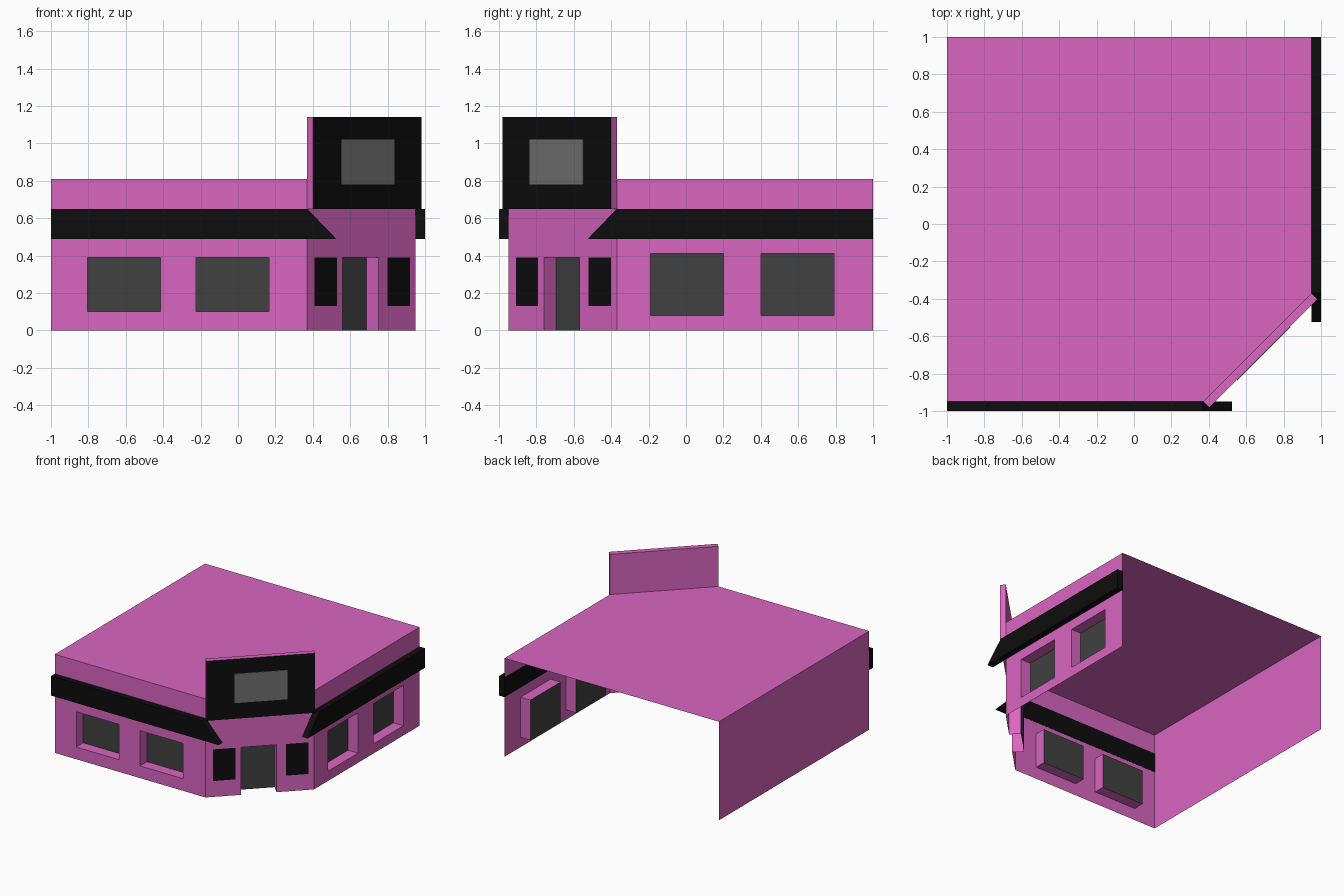
import bpy
import bmesh
import math
from mathutils import Vector

if "Cube" in bpy.data.objects:
    bpy.data.objects.remove(bpy.data.objects["Cube"])


def material(name, rgb):
    m = bpy.data.materials.new(name)
    m.diffuse_color = (*rgb, 1.0)
    m.use_nodes = True
    m.node_tree.nodes["Principled BSDF"].inputs["Base Color"].default_value = m.diffuse_color
    return m


PINK = material("pink_wall", (0.70, 0.13, 0.53))
BLACK = material("black_trim", (0.004, 0.004, 0.004))
GLASS = material("dark_glass", (0.052, 0.052, 0.052))
GREY = material("grey_screen", (0.17, 0.17, 0.17))
R2 = math.sqrt(2)
WALL_H, EAVE_LO, EAVE_HI = 0.81, 0.49, 0.65
A, B = (0.37, -0.95), (0.95, -0.37)      # ends of the chamfered entrance wall


def finish(name, bm, mats):
    me = bpy.data.meshes.new(name)
    bm.to_mesh(me)
    bm.free()
    for m in mats:
        me.materials.append(m)
    ob = bpy.data.objects.new(name, me)
    bpy.context.collection.objects.link(ob)
    return ob


def panel(name, p0, p1, z0, z1, openings=(), mats=(PINK,)):
    """Single-skin wall; openings are (u0, u1, z0, z1, depth, material index)."""
    bm = bmesh.new()
    p0, p1 = Vector((*p0, 0)), Vector((*p1, 0))
    d = (p1 - p0).normalized()
    inward = Vector((-d.y, d.x, 0))
    length = (p1 - p0).length

    def pt(u, z, depth=0.0):
        return p0 + d * u + inward * depth + Vector((0, 0, z))

    def quad(pts, mi=0):
        bm.faces.new([bm.verts.new(p) for p in pts]).material_index = mi

    us = sorted({0.0, length, *(u for o in openings for u in o[:2])})
    zs = sorted({z0, z1, *(z for o in openings for z in o[2:4])})
    for a, b in zip(us, us[1:]):
        for c, e in zip(zs, zs[1:]):
            mu, mz = (a + b) / 2, (c + e) / 2
            if not any(o[0] < mu < o[1] and o[2] < mz < o[3] for o in openings):
                quad([pt(a, c), pt(b, c), pt(b, e), pt(a, e)])
    for a, b, c, e, dep, mi in openings:
        quad([pt(a, c, dep), pt(b, c, dep), pt(b, e, dep), pt(a, e, dep)], mi)
        if dep > 0:                       # reveals around the recess
            quad([pt(a, c), pt(a, c, dep), pt(a, e, dep), pt(a, e)])
            quad([pt(b, c, dep), pt(b, c), pt(b, e), pt(b, e, dep)])
            quad([pt(a, e, dep), pt(b, e, dep), pt(b, e), pt(a, e)])
            if c > z0:
                quad([pt(a, c), pt(b, c), pt(b, c, dep), pt(a, c, dep)])
    bmesh.ops.remove_doubles(bm, verts=bm.verts, dist=1e-5)
    return finish(name, bm, mats)


def prism(name, profile, offset, mats=(PINK,)):
    """Closed solid from a planar profile pushed along an offset."""
    bm = bmesh.new()
    f = bm.faces.new([bm.verts.new(p) for p in profile])
    ext = bmesh.ops.extrude_face_region(bm, geom=[f], use_keep_orig=True)
    moved = [g for g in ext["geom"] if isinstance(g, bmesh.types.BMVert)]
    bmesh.ops.translate(bm, verts=moved, vec=offset)
    bmesh.ops.recalc_face_normals(bm, faces=bm.faces)
    return finish(name, bm, mats)


# Street walls with recessed windows
REC = 0.09
panel("front_wall", (-1, -0.95), A, 0, WALL_H,
      [(x + 1, x + 1.39, 0.10, 0.39, REC, 1) for x in (-0.805, -0.225)], (PINK, GLASS))
panel("right_wall", B, (0.95, 1), 0, WALL_H,
      [(y + 0.37, y + 0.76, 0.08, 0.41, REC, 1) for y in (-0.19, 0.40)], (PINK, GLASS))

# Chamfered entrance wall: recessed door between two flush black windows
spans = [(0.41, 0.53, 0.13, 0.39, 0, 2), (0.56, 0.75, 0, 0.39, REC, 1),
         (0.80, 0.92, 0.13, 0.39, 0, 2)]
panel("entrance_wall", A, B, 0, WALL_H,
      [((a - 0.37) * R2, (b - 0.37) * R2, *rest) for a, b, *rest in spans],
      (PINK, GLASS, BLACK))

# Plain left wall; the rear is open
panel("left_wall", (-1, 1), (-1, -0.95), 0, WALL_H)

# Flat roof
bm = bmesh.new()
bm.faces.new([bm.verts.new((x, y, WALL_H))
              for x, y in ((-1, -0.95), A, B, (0.95, 1), (-1, 1))])
finish("roof", bm, (PINK,))

# Black eave bands with slanted ends beside the entrance
band = [(-1, EAVE_LO), (0.525, EAVE_LO), (0.37, EAVE_HI), (-1, EAVE_HI)]
prism("front_eave", [(s, -0.948, z) for s, z in band], (0, -0.052, 0), (BLACK,))
prism("right_eave", [(0.948, -s, z) for s, z in band], (0.052, 0, 0), (BLACK,))

# Sign board over the entrance: pink body, black face, grey screen
out = Vector((1, -1, 0)).normalized()
sign = prism("sign_board", [(*A, 0.65), (*B, 0.65), (*B, 1.14), (*A, 1.14)],
             out * 0.045, (PINK, BLACK))
for p in sign.data.polygons:
    p.material_index = 1 if p.normal.dot(out) > 0.9 else 0
prism("sign_screen", [(x, x - 1.384, z) for x, z in
                      ((0.55, 0.78), (0.835, 0.78), (0.835, 1.02), (0.55, 1.02))],
      out * 0.004, (GREY,))
